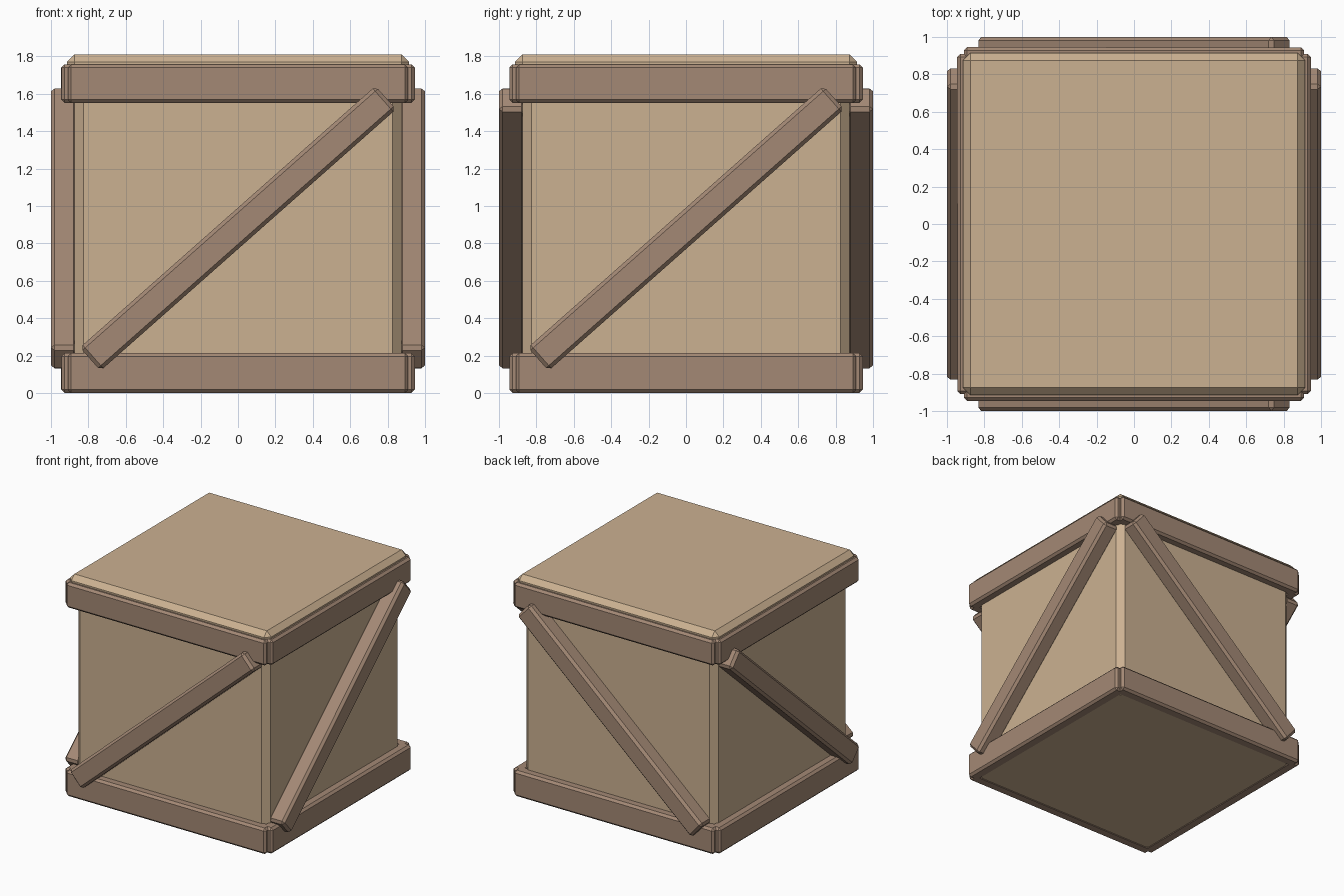
import bpy, bmesh, math
from mathutils import Matrix, Vector

if "Cube" in bpy.data.objects:
    bpy.data.objects.remove(bpy.data.objects["Cube"])


def material(name, rgb):
    m = bpy.data.materials.new(name)
    m.diffuse_color = (*rgb, 1.0)
    m.use_nodes = True
    m.node_tree.nodes["Principled BSDF"].inputs["Base Color"].default_value = m.diffuse_color
    return m


PANEL = material("light wood", (0.60, 0.44, 0.285))
TRIM = material("brown wood", (0.37, 0.25, 0.178))


def box(name, size, matrix, mat, chamfer, edge_rule=None):
    """Chamfered box; edge_rule picks the edges to chamfer (default all)."""
    bm = bmesh.new()
    bmesh.ops.create_cube(bm, size=1.0)
    bmesh.ops.scale(bm, vec=size, verts=bm.verts)
    edges = [e for e in bm.edges if edge_rule is None or edge_rule(e)]
    bmesh.ops.bevel(bm, geom=edges, offset=chamfer, segments=1,
                    affect='EDGES', profile=0.5)
    bm.transform(matrix)
    bmesh.ops.recalc_face_normals(bm, faces=bm.faces)
    me = bpy.data.meshes.new(name)
    bm.to_mesh(me)
    bm.free()
    me.materials.append(mat)
    ob = bpy.data.objects.new(name, me)
    bpy.context.collection.objects.link(ob)
    return ob


def vertical(e):
    d = e.verts[0].co - e.verts[1].co
    return abs(d.z) > 1e-4 and abs(d.x) + abs(d.y) < 1e-4


def move(x, y, z):
    return Matrix.Translation((x, y, z))


# Crate body with chamfered upright corners
box("crate_body", (1.75, 1.75, 1.69), move(0, 0, 0.85), PANEL, 0.05, vertical)

# Lid panel standing slightly above the top frame
box("lid_panel", (1.83, 1.83, 0.21), move(0, 0, 1.705), PANEL, 0.04)

# Frame bars and diagonal braces on each side
BRACE_ANGLE = math.atan2(1.38, 1.56)
for i, side in enumerate(("front", "right", "back", "left")):
    turn = Matrix.Rotation(i * math.pi / 2, 4, 'Z')

    for level, z0, z1 in (("bottom", 0.0, 0.213), ("top", 1.55, 1.757)):
        box(f"{side}_{level}_bar", (1.82, 0.10, z1 - z0),
            turn @ move(0, -0.895, (z0 + z1) / 2), TRIM, 0.018)

    # back and left braces lean the other way, so they mirror front and right
    lean = -BRACE_ANGLE if i < 2 else BRACE_ANGLE
    box(f"{side}_brace", (2.11, 0.14, 0.166),
        turn @ move(0, -0.93, 0.88) @ Matrix.Rotation(lean, 4, 'Y'),
        TRIM, 0.02)
